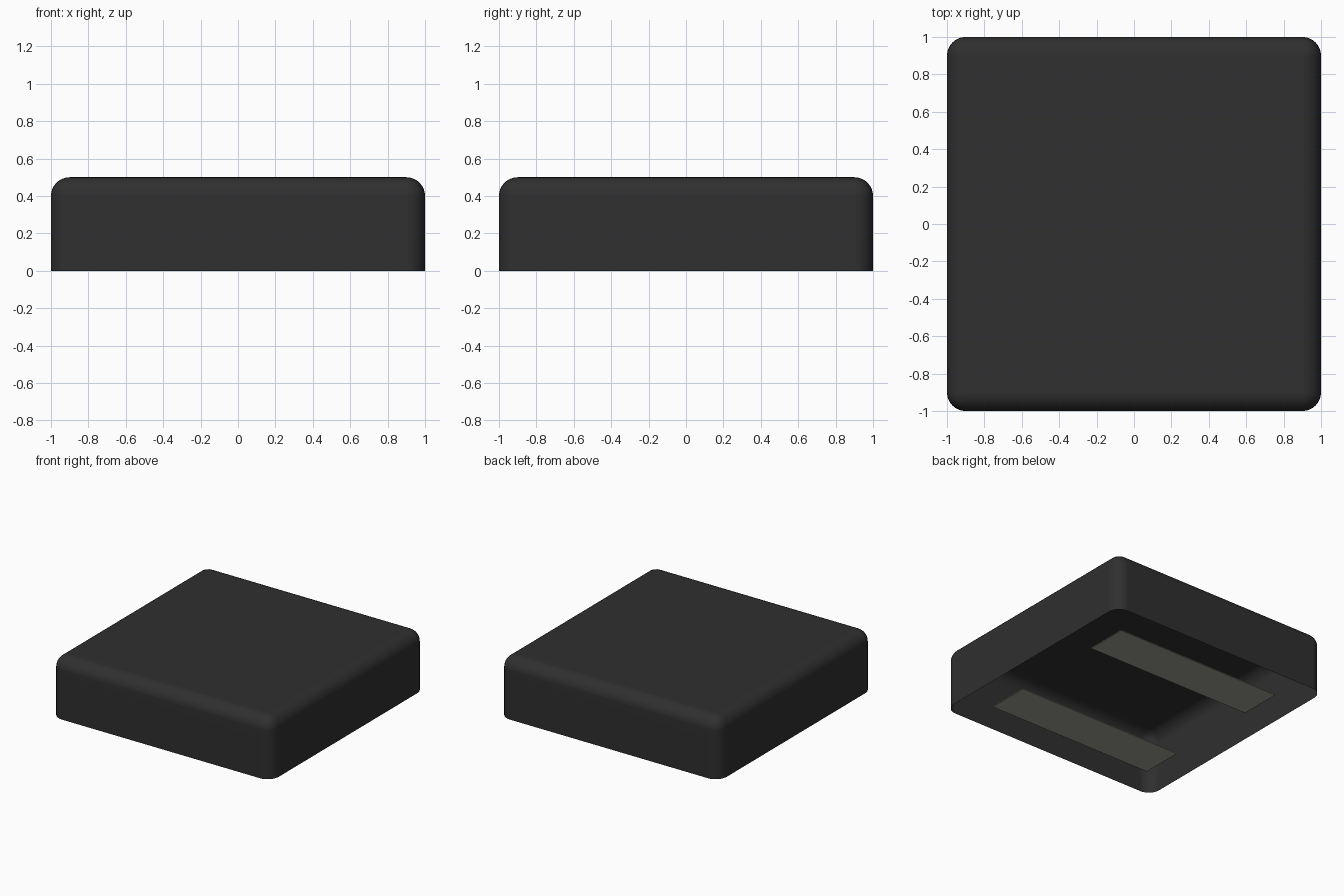
import bpy, bmesh
from mathutils import Matrix, Vector

cube = bpy.data.objects.get("Cube")
if cube:
    bpy.data.objects.remove(cube, do_unlink=True)


def material(name, rgb):
    m = bpy.data.materials.new(name)
    m.use_nodes = True
    m.diffuse_color = (*rgb, 1)
    bsdf = m.node_tree.nodes["Principled BSDF"]
    bsdf.inputs["Base Color"].default_value = (*rgb, 1)
    bsdf.inputs["Roughness"].default_value = 0.7
    return m


def box_mesh(size, center):
    bm = bmesh.new()
    mat = Matrix.Translation(center) @ Matrix.Diagonal((*size, 1))
    bmesh.ops.create_cube(bm, size=1, matrix=mat)
    return bm


def add_object(name, bm, mat):
    me = bpy.data.meshes.new(name)
    bm.to_mesh(me)
    bm.free()
    me.materials.append(mat)
    ob = bpy.data.objects.new(name, me)
    bpy.context.collection.objects.link(ob)
    return ob


charcoal = material("charcoal", (0.029, 0.029, 0.029))
pale_grey = material("pale warm grey", (0.34, 0.34, 0.29))

# Hollow cap: rounded top and upright edges, open underneath
bm = box_mesh((2, 2, 0.5), Vector((0, 0, 0.25)))
edges = [e for e in bm.edges if max(v.co.z for v in e.verts) > 0.4]
bmesh.ops.bevel(bm, geom=edges, offset=0.1, offset_type='OFFSET',
                segments=8, profile=0.5, affect='EDGES')
floor = [f for f in bm.faces if all(v.co.z < 1e-4 for v in f.verts)]
bmesh.ops.delete(bm, geom=floor, context='FACES')
cap = add_object("cap_shell", bm, charcoal)
bpy.ops.object.select_all(action='DESELECT')
cap.select_set(True)
bpy.context.view_layer.objects.active = cap
bpy.ops.object.shade_smooth_by_angle()
weighted = cap.modifiers.new("flat_face_normals", 'WEIGHTED_NORMAL')
weighted.keep_sharp = True

# Two thin strips level with the bottom rim
for name, side in (("front_strip", -1), ("back_strip", 1)):
    bm = box_mesh((1.5, 0.35, 0.006), Vector((0, side * 0.57, 0.003)))
    add_object(name, bm, pale_grey)
